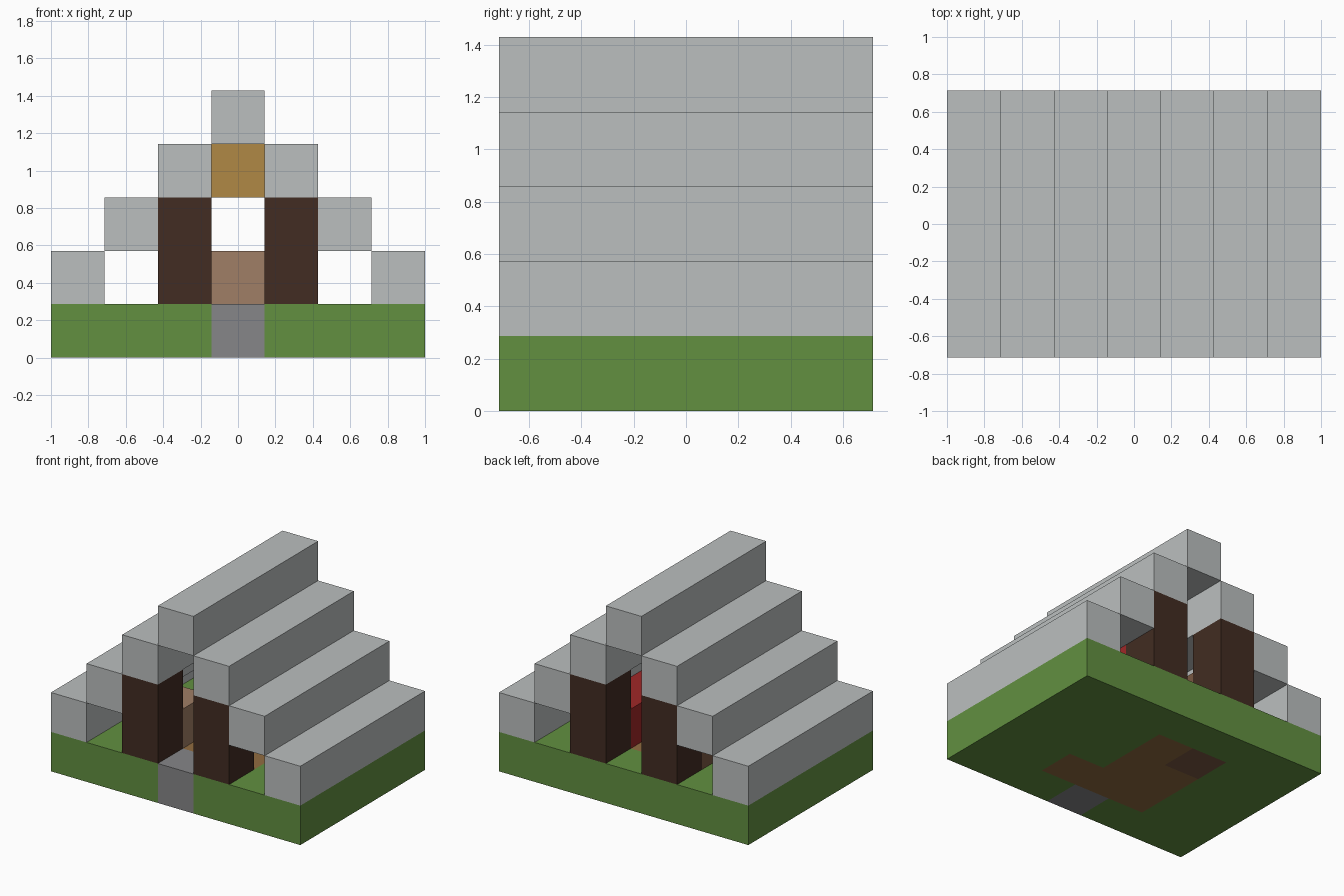
import bpy
import bmesh
from mathutils import Matrix, Vector

cube = bpy.data.objects.get("Cube")
if cube:
    bpy.data.objects.remove(cube, do_unlink=True)

U = 2 / 7  # edge of one block


def material(name, *rgb):
    """Flat material from 0-255 display values."""
    color = [((c / 255 + 0.055) / 1.055) ** 2.4 for c in rgb] + [1]
    mat = bpy.data.materials.new(name)
    mat.use_nodes = True
    mat.diffuse_color = color
    mat.node_tree.nodes["Principled BSDF"].inputs["Base Color"].default_value = color
    return mat


grass = material("grass_green", 98, 144, 64)
stone = material("roof_grey", 187, 191, 191)
path = material("path_grey", 134, 134, 136)
log = material("dark_wood", 66, 44, 34)
tan = material("tan_wood", 160, 126, 102)
gold = material("lantern_gold", 176, 136, 69)
red = material("bed_red", 160, 39, 39)
plank = material("plank_brown", 145, 108, 64)
brown = material("dull_brown", 122, 88, 66)


def finish(name, bm, mats):
    bmesh.ops.recalc_face_normals(bm, faces=bm.faces)
    mesh = bpy.data.meshes.new(name)
    bm.to_mesh(mesh)
    bm.free()
    for mat in mats:
        mesh.materials.append(mat)
    obj = bpy.data.objects.new(name, mesh)
    bpy.context.collection.objects.link(obj)
    return obj


def block(name, mat, x, y, z, depth=1, height=1):
    """Box centred on cell x, y, with its bottom on layer z, in block units."""
    bm = bmesh.new()
    place = Matrix.Translation(Vector((x, y, z + height / 2)) * U)
    size = Matrix.Diagonal((U, depth * U, height * U, 1))
    bmesh.ops.create_cube(bm, size=1, matrix=place @ size)
    return finish(name, bm, [mat])


# Ground slab, with path and floor cells coloured by position
FLOOR = {(0, -2): 1, (1, -1): 2, (0, -1): 2, (-1, -1): 2,
         (0, 0): 2, (-1, 0): 2, (0, 1): 2, (-1, 1): 3}
bm = bmesh.new()
bmesh.ops.create_grid(bm, x_segments=7, y_segments=5, size=1,
                      matrix=Matrix.Diagonal((1, 5 / 7, 1, 1)))
top = bmesh.ops.extrude_face_region(bm, geom=bm.faces[:], use_keep_orig=True)
bmesh.ops.translate(bm, vec=(0, 0, U),
                    verts=[v for v in top["geom"] if isinstance(v, bmesh.types.BMVert)])
bmesh.ops.recalc_face_normals(bm, faces=bm.faces)
for face in bm.faces:
    inside = (face.calc_center_median() - face.normal * U / 2) / U
    face.material_index = FLOOR.get((round(inside.x), round(inside.y)), 0)
finish("ground", bm, [grass, path, plank, brown])

# Stepped roof
block("roof_ridge", stone, 0, 0, 4, depth=5)
for side, sign in (("left", 1), ("right", -1)):
    for step in (1, 2, 3):
        block(f"roof_step_{side}_{step}", stone, sign * step, 0, 4 - step, depth=5)
    # Corner posts
    for end, y in (("front", -2), ("back", 2)):
        block(f"{end}_{side}_post", log, sign, y, 1, height=2)

# Furniture
block("bed", red, 1, 0.5, 1, depth=2)
block("table", tan, 0, 0, 1)
block("chest", tan, -1, -1, 1)
block("cabinet", brown, -1, 1, 1)
block("lantern", gold, 0, 0, 3)
